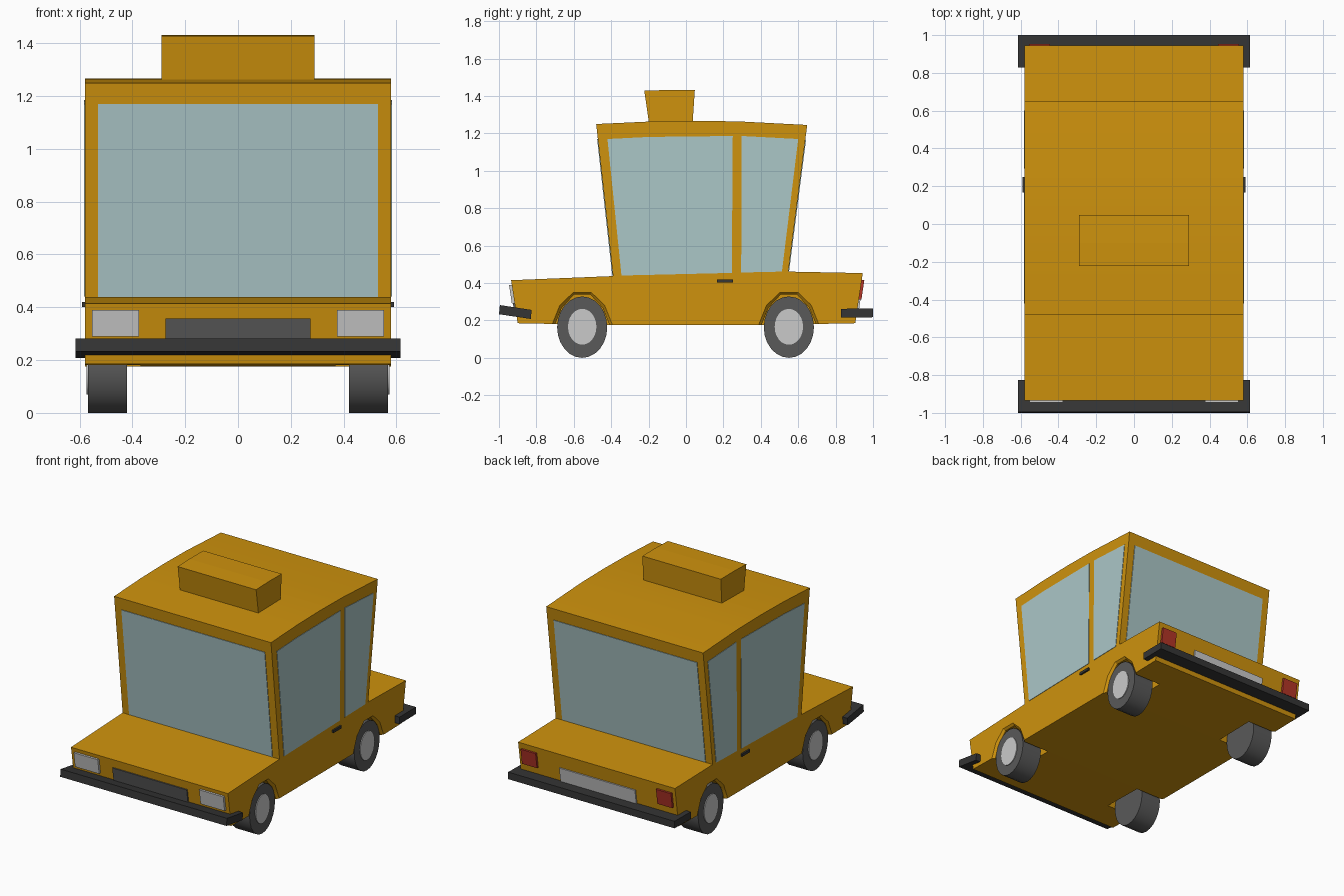
import bpy, bmesh
from math import sin, cos, pi, radians

if "Cube" in bpy.data.objects:
    bpy.data.objects.remove(bpy.data.objects["Cube"])


def material(name, r, g, b):
    m = bpy.data.materials.new(name)
    m.use_nodes = True
    m.diffuse_color = (r, g, b, 1)
    m.node_tree.nodes["Principled BSDF"].inputs["Base Color"].default_value = (r, g, b, 1)
    return m


YELLOW = material("yellow paint", 0.62, 0.29, 0.004)
GLASS = material("pale glass", 0.41, 0.57, 0.575)
RUBBER = material("dark grey", 0.10, 0.10, 0.10)
BLACK = material("bumper black", 0.035, 0.035, 0.035)
SILVER = material("light grey", 0.59, 0.59, 0.59)
RED = material("tail red", 0.45, 0.035, 0.02)


def loft(name, sections, mat, smooth=False):
    """Join side profiles (y, z) placed at successive x positions into a solid."""
    bm = bmesh.new()
    rings = [[bm.verts.new((x, y, z)) for y, z in prof] for x, prof in sections]
    n = len(rings[0])
    bm.faces.new(rings[0])
    bm.faces.new(rings[-1])
    for a, b in zip(rings, rings[1:]):
        for i in range(n):
            j = (i + 1) % n
            bm.faces.new((a[i], a[j], b[j], b[i]))
    bmesh.ops.recalc_face_normals(bm, faces=bm.faces)
    me = bpy.data.meshes.new(name)
    bm.to_mesh(me)
    bm.free()
    me.materials.append(mat)
    ob = bpy.data.objects.new(name, me)
    bpy.context.collection.objects.link(ob)
    if smooth:
        shade(ob)
    return ob


def shade(ob):
    bpy.ops.object.select_all(action="DESELECT")
    ob.select_set(True)
    bpy.context.view_layer.objects.active = ob
    bpy.ops.object.shade_smooth_by_angle(angle=radians(32))


def prism(name, profile, x0, x1, mat, smooth=False):
    return loft(name, [(x0, profile), (x1, profile)], mat, smooth)


def ellipse(cy, cz, ry, rz, n=24):
    return [(cy + ry * cos(2 * pi * i / n), cz + rz * sin(2 * pi * i / n)) for i in range(n)]


def plate(name, low, high, z0, z1, x0, x1, out, mat):
    """Plate lying on the sloping end face that runs from low to high (y, z)."""
    def at(z):
        return low[0] + (high[0] - low[0]) * (z - low[1]) / (high[1] - low[1])
    s = 1 if low[0] > 0 else -1
    prof = [(at(z0) - s * 0.01, z0), (at(z0) + s * out, z0),
            (at(z1) + s * out, z1), (at(z1) - s * 0.01, z1)]
    return prism(name, prof, x0, x1, mat)


# Body and cabin share one side outline
NOSE_LOW, NOSE_TOP = (-0.90, 0.185), (-0.935, 0.415)
TAIL_LOW, TAIL_TOP = (0.905, 0.185), (0.945, 0.453)
SCREEN_LOW, SCREEN_TOP = (-0.39, 0.437), (-0.48, 1.25)
BACK_LOW, BACK_TOP = (0.547, 0.461), (0.648, 1.245)
outline = [NOSE_LOW, NOSE_TOP, SCREEN_LOW, SCREEN_TOP, (-0.2, 1.263), (0.04, 1.267),
           (0.28, 1.264), BACK_TOP, BACK_LOW, TAIL_TOP, TAIL_LOW, (0.4, 0.175), (-0.4, 0.175)]
body = prism("body", outline, -0.58, 0.58, YELLOW)

# Wheels, hubs and the arches cut for them
AXLES = {"front": -0.555, "rear": 0.55}


def arch(cy, w, top):
    return [(cy - w, 0.1), (cy - w, 0.18), (cy - w * 0.75, top - 0.07), (cy - w * 0.3, top),
            (cy + w * 0.3, top), (cy + w * 0.75, top - 0.07), (cy + w, 0.18), (cy + w, 0.1)]


for end, cy in AXLES.items():
    for side, s in (("left", 1), ("right", -1)):
        cutter = loft("arch_cutter", [(s * 0.37, arch(cy, 0.145, 0.338)),
                                      (s * 0.565, arch(cy, 0.145, 0.338)),
                                      (s * 0.582, arch(cy, 0.162, 0.352))], YELLOW)
        cutter.hide_render = True
        mod = body.modifiers.new("arch", "BOOLEAN")
        mod.operation, mod.solver, mod.object = "DIFFERENCE", "EXACT", cutter
        bpy.context.view_layer.objects.active = body
        bpy.ops.object.modifier_apply(modifier=mod.name)
        bpy.data.objects.remove(cutter)
        tag = end + "_" + side
        prism(tag + "_wheel", ellipse(cy, 0.164, 0.134, 0.164),
              s * 0.42, s * 0.568, RUBBER, True)
        prism(tag + "_hub", ellipse(cy, 0.166, 0.076, 0.096), s * 0.56, s * 0.573, SILVER, True)
shade(body)

# Roof sign
prism("roof_sign", [(-0.197, 1.25), (-0.223, 1.428), (-0.1, 1.432), (0.047, 1.431), (0.035, 1.25)],
      -0.29, 0.29, YELLOW)

# Windscreen and rear window
plate("windscreen", SCREEN_LOW, SCREEN_TOP, 0.439, 1.17, -0.53, 0.53, 0.004, GLASS)
plate("rear_window", BACK_LOW, BACK_TOP, 0.464, 1.165, -0.53, 0.53, 0.004, GLASS)

# Side windows, door handles and lamps on both sides
front_pane = [(-0.345, 0.44), (-0.42, 1.17), (-0.2, 1.181), (0.25, 1.186), (0.245, 0.454)]
rear_pane = [(0.295, 0.456), (0.298, 1.186), (0.6, 1.17), (0.513, 0.461)]
handle = [(0.167, 0.402), (0.25, 0.402), (0.25, 0.42), (0.167, 0.42)]
for side, s in (("left", 1), ("right", -1)):
    prism(side + "_front_window", front_pane, s * 0.575, s * 0.583, GLASS)
    prism(side + "_rear_window", rear_pane, s * 0.575, s * 0.583, GLASS)
    prism(side + "_door_handle", handle, s * 0.57, s * 0.591, BLACK)
    plate(side + "_headlight", NOSE_LOW, NOSE_TOP, 0.29, 0.39, s * 0.375, s * 0.553, 0.015, SILVER)
    plate(side + "_tail_light", TAIL_LOW, TAIL_TOP, 0.312, 0.415, s * 0.445, s * 0.556, 0.014, RED)

# Grille and rear panel
plate("grille", NOSE_LOW, NOSE_TOP, 0.26, 0.358, -0.275, 0.275, 0.009, RUBBER)
plate("rear_panel", TAIL_LOW, TAIL_TOP, 0.25, 0.358, -0.28, 0.28, 0.009, SILVER)

# Bumpers wrapping around the ends
prism("front_bumper", [(-1.0, 0.233), (-0.995, 0.282), (-0.825, 0.256), (-0.83, 0.208)],
      -0.615, 0.615, BLACK)
prism("rear_bumper", [(0.828, 0.215), (0.828, 0.262), (1.0, 0.264), (1.0, 0.217)],
      -0.615, 0.615, BLACK)
